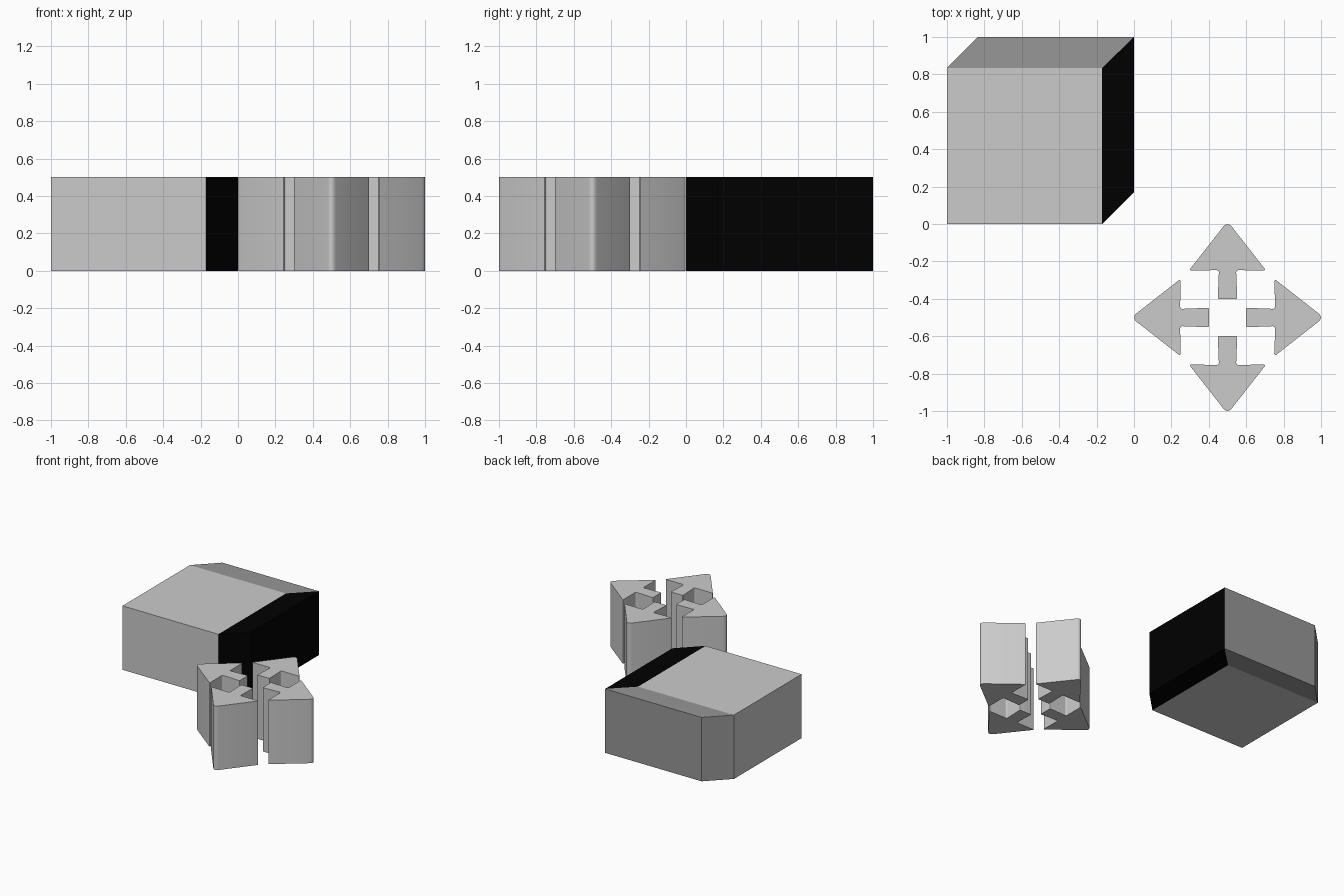
import bpy, bmesh, math
from mathutils import Vector, Matrix

if "Cube" in bpy.data.objects:
    bpy.data.objects.remove(bpy.data.objects["Cube"])

HEIGHT = 0.5


def material(name, v):
    m = bpy.data.materials.new(name)
    m.diffuse_color = (v, v, v, 1)
    m.use_nodes = True
    m.node_tree.nodes["Principled BSDF"].inputs["Base Color"].default_value = m.diffuse_color
    return m


def prism(name, pts, mat=None):
    """Extrude a counter-clockwise outline from z = 0 to HEIGHT."""
    bm = bmesh.new()
    face = bm.faces.new([bm.verts.new((p[0], p[1], 0)) for p in pts])
    ext = bmesh.ops.extrude_face_region(bm, geom=[face], use_keep_orig=True)
    top = [g for g in ext["geom"] if isinstance(g, bmesh.types.BMVert)]
    bmesh.ops.translate(bm, verts=top, vec=(0, 0, HEIGHT))
    bmesh.ops.recalc_face_normals(bm, faces=bm.faces)
    me = bpy.data.meshes.new(name)
    bm.to_mesh(me)
    bm.free()
    ob = bpy.data.objects.new(name, me)
    bpy.context.collection.objects.link(ob)
    if mat:
        me.materials.append(mat)
    return ob


def rounded(corners, steps=5):
    """Round each (x, y, distance) corner with a short curve."""
    out = []
    n = len(corners)
    for i, (x, y, d) in enumerate(corners):
        p = Vector((x, y))
        a = p + (Vector(corners[i - 1][:2]) - p).normalized() * d
        b = p + (Vector(corners[(i + 1) % n][:2]) - p).normalized() * d
        for k in range(steps + 1):
            t = k / steps
            out.append(a * (1 - t) ** 2 + p * 2 * t * (1 - t) + b * t ** 2)
    return out


dark = material("dark_grey", 0.31)
black = material("black", 0.0)

# Cube symbol: square face, slanted top and slanted side
prism("cube_front", [(-1, 0), (-0.17, 0), (-0.17, 0.835), (-1, 0.835)])
prism("cube_top", [(-1, 0.835), (-0.17, 0.835), (0, 1), (-0.835, 1)], dark)
prism("cube_side", [(-0.17, 0), (0, 0.17), (0, 1), (-0.17, 0.835)], black)

# Four arrows: right half outline relative to the cross centre, mirrored
half = [(0.052, 0.1, 0.006), (0.046, 0.253, 0.012), (0.206, 0.252, 0.012)]
outline = rounded(half + [(0, 0.515, 0.04)] + [(-x, y, d) for x, y, d in reversed(half)])
for i, side in enumerate(("back", "left", "front", "right")):
    rot = Matrix.Rotation(i * math.pi / 2, 2)
    ob = prism("arrow_" + side, [rot @ p + Vector((0.5, -0.5)) for p in outline])
    bpy.ops.object.select_all(action='DESELECT')
    ob.select_set(True)
    bpy.context.view_layer.objects.active = ob
    bpy.ops.object.shade_smooth_by_angle(angle=math.radians(30))
